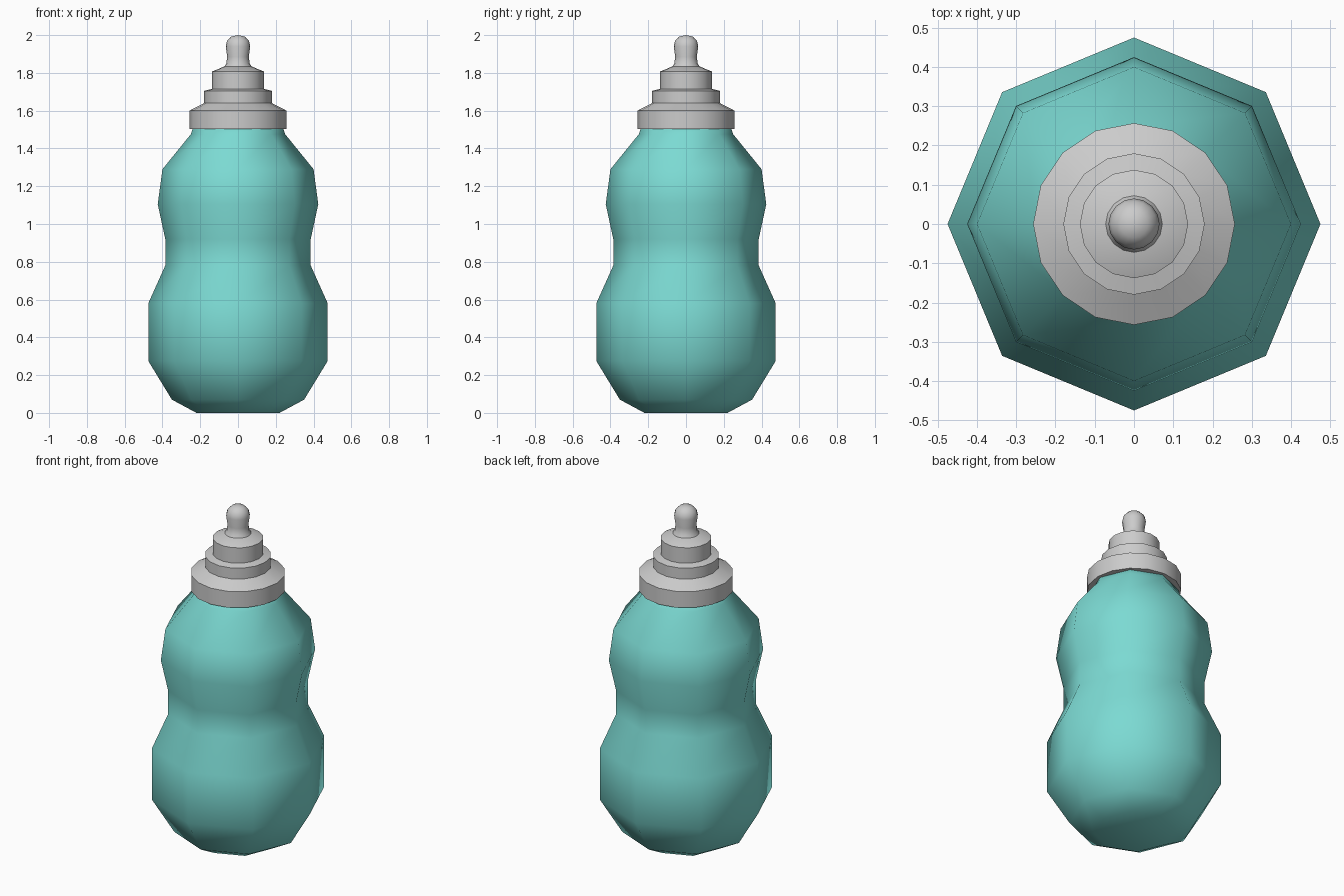
import bpy, bmesh
from math import cos, sin, tau, radians

if "Cube" in bpy.data.objects:
    bpy.data.objects.remove(bpy.data.objects["Cube"])


def lathe(name, profile, sides):
    """Revolve (radius, z) points about z; close the ends with a cap or a pole."""
    bm = bmesh.new()
    rings = []
    for r, z in profile:
        if r == 0:
            rings.append([bm.verts.new((0, 0, z))] * sides)
        else:
            rings.append([bm.verts.new((r * cos(tau * i / sides), r * sin(tau * i / sides), z))
                          for i in range(sides)])
    for a, b in zip(rings, rings[1:]):
        for i in range(sides):
            j = (i + 1) % sides
            quad = list(dict.fromkeys((a[i], a[j], b[j], b[i])))
            bm.faces.new(quad)
    for ring in (rings[0], rings[-1]):
        if ring[0] is not ring[1]:
            bm.faces.new(ring)
    bmesh.ops.recalc_face_normals(bm, faces=bm.faces)
    mesh = bpy.data.meshes.new(name)
    bm.to_mesh(mesh)
    bm.free()
    obj = bpy.data.objects.new(name, mesh)
    bpy.context.collection.objects.link(obj)
    return obj


def smooth(obj, angle):
    bpy.ops.object.select_all(action='DESELECT')
    obj.select_set(True)
    bpy.context.view_layer.objects.active = obj
    bpy.ops.object.shade_smooth_by_angle(angle=radians(angle))


# Eight-sided squeezable body with a pinched waist
body = lathe("bottle_body", [
    (0.22, 0.0), (0.35, 0.07), (0.475, 0.275), (0.475, 0.58), (0.385, 0.78),
    (0.385, 0.92), (0.425, 1.105), (0.40, 1.29), (0.25, 1.475), (0.235, 1.52)], 8)
smooth(body, 75)
teal = bpy.data.materials.new("teal_plastic")
teal.diffuse_color = (0.2, 0.7, 0.65, 1)
teal.use_nodes = True
teal.node_tree.nodes["Principled BSDF"].inputs["Base Color"].default_value = teal.diffuse_color
body.data.materials.append(teal)

# Stepped screw cap
cap = lathe("screw_cap", [
    (0.23, 1.503), (0.257, 1.503), (0.257, 1.60), (0.18, 1.64), (0.18, 1.705),
    (0.138, 1.715), (0.138, 1.807), (0.07, 1.835), (0.0, 1.835)], 16)
smooth(cap, 40)

# Rounded drinking nozzle
nozzle = lathe("drinking_nozzle", [
    (0.078, 1.825), (0.062, 1.85), (0.057, 1.885), (0.065, 1.94),
    (0.058, 1.97), (0.035, 1.993), (0.0, 2.0)], 16)
smooth(nozzle, 60)
